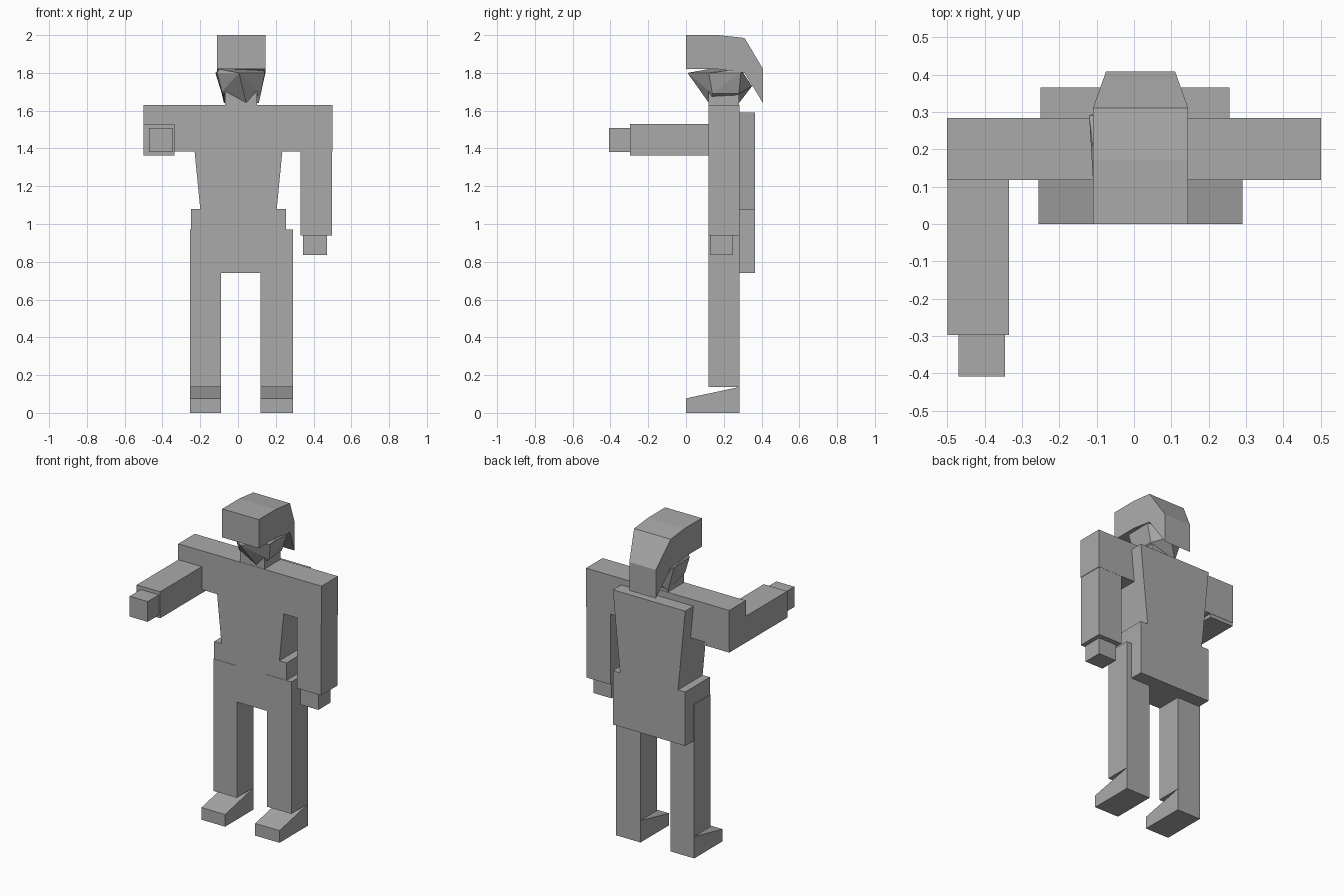
import bpy
import bmesh

cube = bpy.data.objects.get("Cube")
if cube:
    bpy.data.objects.remove(cube, do_unlink=True)

grey = bpy.data.materials.new("plain grey")
grey.use_nodes = True
colour = (0.4, 0.4, 0.4, 1)
grey.diffuse_color = colour
grey.node_tree.nodes["Principled BSDF"].inputs["Base Color"].default_value = colour


def finish(name, bm):
    bmesh.ops.recalc_face_normals(bm, faces=bm.faces)
    mesh = bpy.data.meshes.new(name)
    bm.to_mesh(mesh)
    bm.free()
    mesh.materials.append(grey)
    obj = bpy.data.objects.new(name, mesh)
    bpy.context.collection.objects.link(obj)
    return obj


def prism(name, outline, axis, low, high, adjust=None):
    """Extrude a 2D outline along x (outline is y,z) or y (outline is x,z)."""
    bm = bmesh.new()
    verts = []
    for a, z in outline:
        verts.append(bm.verts.new((low, a, z) if axis == "x" else (a, low, z)))
    face = bm.faces.new(verts)
    new = bmesh.ops.extrude_face_region(bm, geom=[face])["geom"]
    step = (high - low, 0, 0) if axis == "x" else (0, high - low, 0)
    bmesh.ops.translate(bm, vec=step, verts=[v for v in new if isinstance(v, bmesh.types.BMVert)])
    if adjust:
        for v in bm.verts:
            adjust(v)
    return finish(name, bm)


def box(name, x, y, z):
    outline = [(x[0], z[0]), (x[1], z[0]), (x[1], z[1]), (x[0], z[1])]
    return prism(name, outline, "y", *y)


# Torso with a narrow waist and wide hips
torso_outline = [(-0.25, 0.74), (0.255, 0.74), (0.255, 1.08), (0.205, 1.08),
                 (0.255, 1.59), (-0.25, 1.59), (-0.2, 1.08), (-0.25, 1.08)]
prism("torso", torso_outline, "y", 0.12, 0.365)
box("shoulders", (-0.5, 0.5), (0.118, 0.283), (1.385, 1.63))
box("neck", (-0.07, 0.1), (0.12, 0.28), (1.6, 1.74))

# Legs and wedge feet
for side, x in (("right", (-0.255, -0.09)), ("left", (0.12, 0.29))):
    box(side + "_leg", x, (0.118, 0.282), (0.137, 0.97))
    prism(side + "_foot", [(0, 0), (0.282, 0), (0.282, 0.137), (0, 0.077)], "x", *x)

# Left arm hangs, right arm reaches forward
box("left_arm", (0.33, 0.497), (0.119, 0.282), (0.94, 1.5))
box("left_hand", (0.345, 0.47), (0.13, 0.25), (0.837, 0.94))
box("right_arm", (-0.499, -0.335), (-0.297, 0.281), (1.363, 1.53))
box("right_hand", (-0.47, -0.345), (-0.408, -0.297), (1.38, 1.508))

# Faceted head with a pointed face and chin
head = bmesh.new()
for point in [(0.005, 0.008, 1.8), (0.142, 0.12, 1.8), (0.142, 0.29, 1.8),
              (-0.12, 0.29, 1.8), (-0.11, 0.12, 1.8), (0.045, 0.125, 1.635),
              (0.12, 0.14, 1.69), (0.11, 0.28, 1.69), (-0.085, 0.13, 1.7),
              (-0.07, 0.28, 1.64), (0.02, 0.35, 1.73), (-0.1, 0.12, 1.82), (0.13, 0.29, 1.82)]:
    head.verts.new(point)
bmesh.ops.convex_hull(head, input=head.verts)
finish("head", head)


# Helmet whose back flap narrows and hangs down
def narrow_back(v):
    if v.co.y > 0.35:
        v.co.x = 0.11 if v.co.x > 0 else -0.075


helmet_outline = [(0, 1.82), (0.17, 1.82), (0.31, 1.8), (0.408, 1.64),
                  (0.408, 1.82), (0.31, 1.985), (0.17, 2), (0, 2)]
prism("helmet", helmet_outline, "x", -0.11, 0.145, narrow_back)
